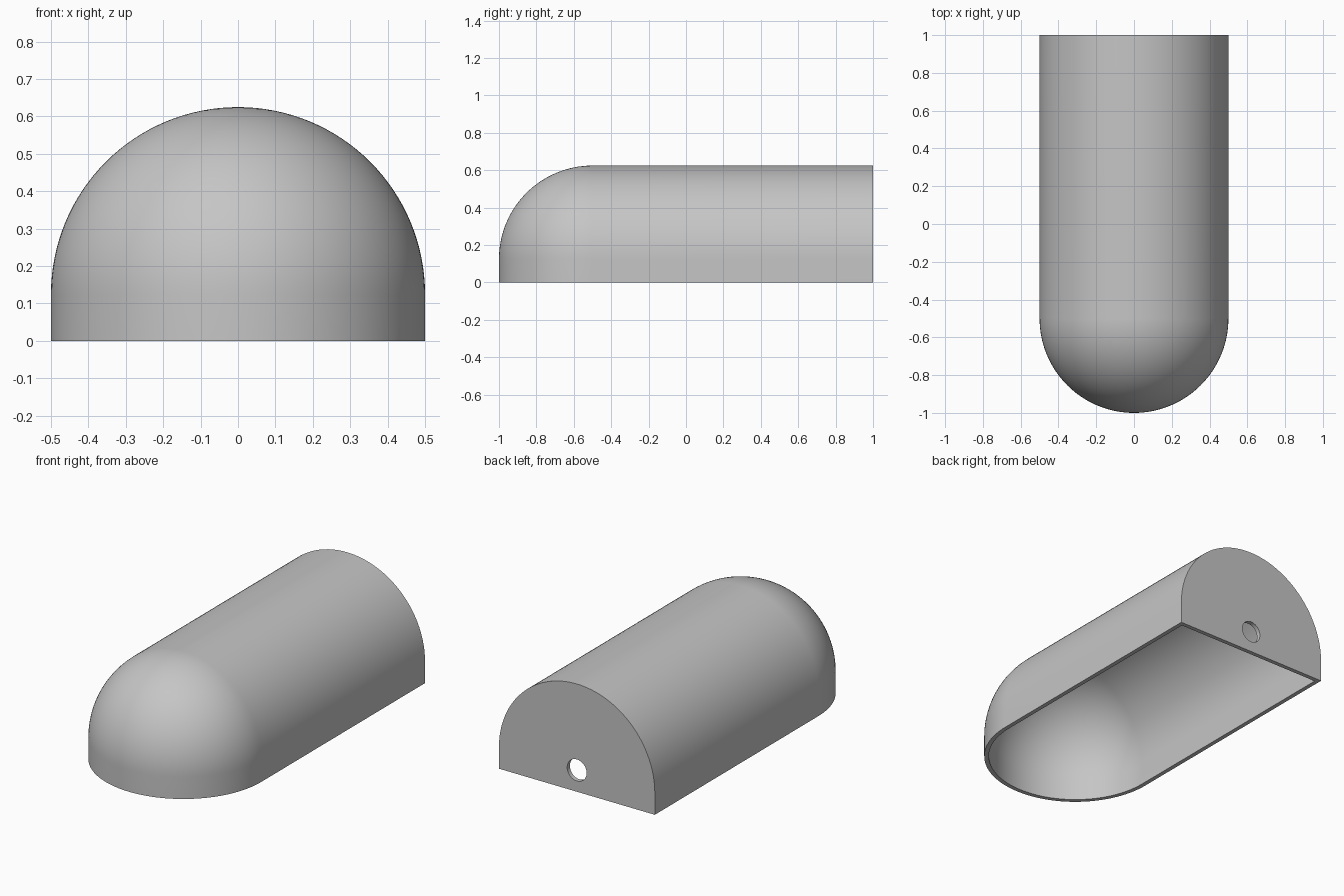
import bpy, bmesh
from math import sin, cos, pi, radians

cube = bpy.data.objects.get("Cube")
if cube:
    bpy.data.objects.remove(cube, do_unlink=True)

SPRING = 0.125      # height where the straight skirt meets the round roof
DOME_Y = -0.5       # centre of the rounded front end
RADIUS = 0.5
WALL = 0.025

grey = bpy.data.materials.new("plain_grey")
grey.use_nodes = True
colour = (0.56, 0.56, 0.56, 1)
grey.diffuse_color = colour
grey.node_tree.nodes["Principled BSDF"].inputs["Base Color"].default_value = colour


def add_object(name, bm):
    bmesh.ops.recalc_face_normals(bm, faces=bm.faces)
    mesh = bpy.data.meshes.new(name)
    bm.to_mesh(mesh)
    bm.free()
    mesh.materials.append(grey)
    obj = bpy.data.objects.new(name, mesh)
    bpy.context.collection.objects.link(obj)
    return obj


def vault(name, r, back, bottom, steps=32):
    """Closed barrel vault with a quarter-sphere front and a flat back."""
    section = [(r, bottom)]
    section += [(r * cos(pi / 2 * i / steps), SPRING + r * sin(pi / 2 * i / steps))
                for i in range(steps + 1)]
    bm = bmesh.new()
    rows = []
    for w, z in section:
        arc = [(w * cos(pi * j / (2 * steps)), DOME_Y - w * sin(pi * j / (2 * steps)))
               for j in range(2 * steps + 1)]
        outline = [(w, back)] + arc + [(-w, back)]
        rows.append([bm.verts.new((x, y, z)) for x, y in outline])
    for low, high in zip(rows, rows[1:]):
        for j in range(len(low) - 1):
            bm.faces.new((low[j], low[j + 1], high[j + 1], high[j]))
    bm.faces.new(rows[0])
    bm.faces.new([row[0] for row in rows] + [row[-1] for row in reversed(rows)])
    bmesh.ops.remove_doubles(bm, verts=bm.verts, dist=1e-5)
    return add_object(name, bm)


def cut(target, cutter):
    cutter.hide_render = True
    mod = target.modifiers.new("cut", 'BOOLEAN')
    mod.operation = 'DIFFERENCE'
    mod.solver = 'EXACT'
    mod.object = cutter
    bpy.context.view_layer.objects.active = target
    bpy.ops.object.modifier_apply(modifier=mod.name)
    bpy.data.objects.remove(cutter, do_unlink=True)


# Outer shell, hollowed from below
shell = vault("vaulted_cover", RADIUS, 1.0, 0.0)
cut(shell, vault("cavity_cutter", RADIUS - WALL, 1.0 - WALL, -0.1))

# Round hole through the back wall
bpy.ops.mesh.primitive_cylinder_add(vertices=48, radius=0.0625, depth=0.2,
                                    location=(0, 1.0 - WALL / 2, SPRING),
                                    rotation=(radians(90), 0, 0))
hole = bpy.context.object
hole.name = "hole_cutter"
hole.data.materials.append(grey)
cut(shell, hole)

# Smooth roof with crisp rims
bpy.ops.object.select_all(action='DESELECT')
shell.select_set(True)
bpy.context.view_layer.objects.active = shell
bpy.ops.object.shade_smooth_by_angle(angle=radians(30))
